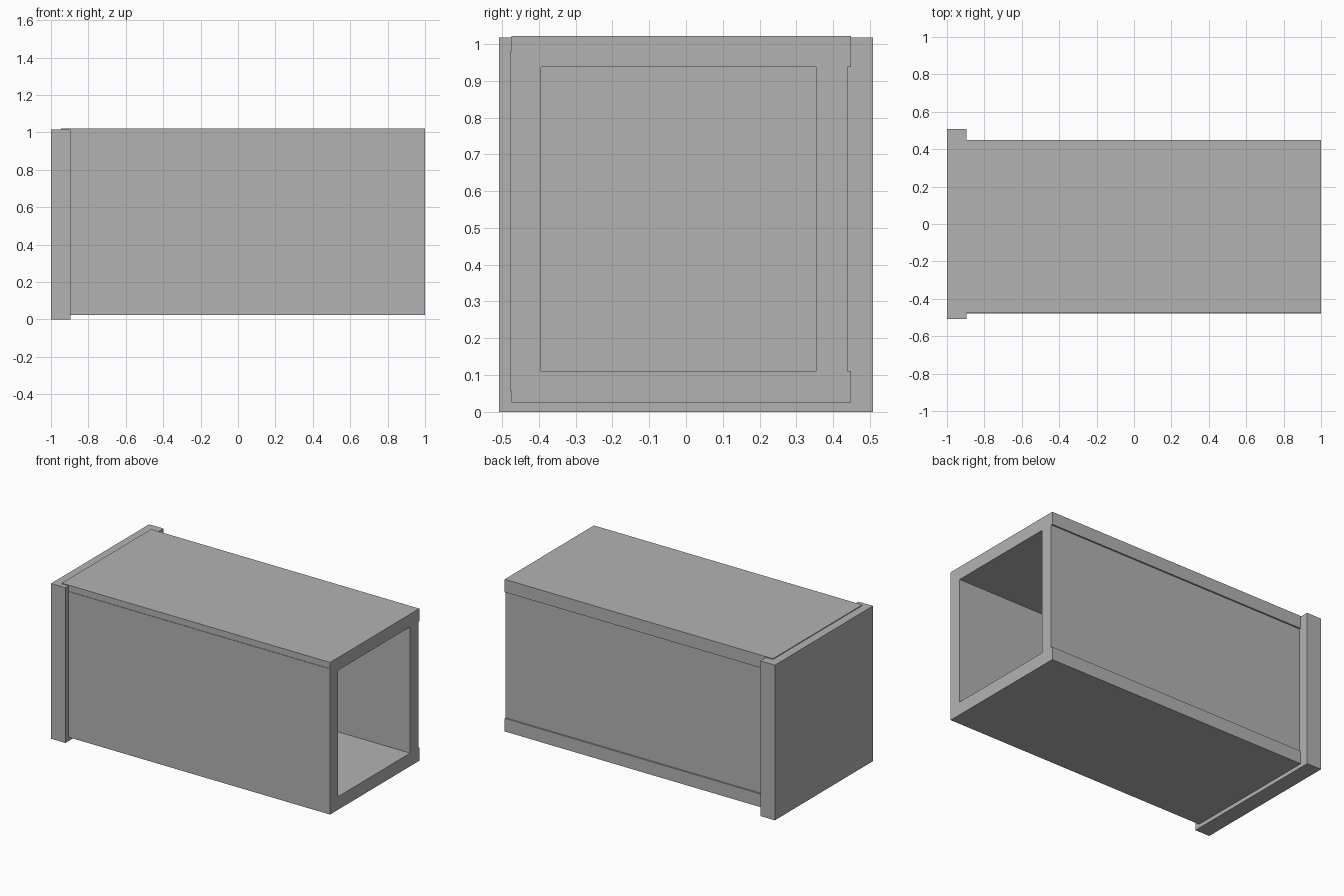
import bpy

cube = bpy.data.objects.get("Cube")
if cube:
    bpy.data.objects.remove(cube, do_unlink=True)

grey = bpy.data.materials.new("plain_grey")
grey.use_nodes = True
colour = (0.45, 0.45, 0.45, 1)
grey.diffuse_color = colour
grey.node_tree.nodes["Principled BSDF"].inputs["Base Color"].default_value = colour


def board(name, x, y, z):
    """Flat board spanning the given (low, high) ranges."""
    bpy.ops.mesh.primitive_cube_add(size=1)
    ob = bpy.context.object
    ob.name = name
    ob.location = [(a + b) / 2 for a, b in (x, y, z)]
    ob.scale = [b - a for a, b in (x, y, z)]
    bpy.ops.object.transform_apply(location=True, scale=True)
    ob.data.materials.append(grey)
    return ob


length = (-0.945, 1)
width = (-0.475, 0.449)

# Wide plate closing one end
board("end_plate", (-1, -0.895), (-0.508, 0.508), (0, 1.017))

# Top and bottom boards
board("top_board", length, width, (0.938, 1.022))
board("bottom_board", length, width, (0.025, 0.111))

# Side boards: the front one overlaps the top and bottom, the back one is set in
board("front_board", length, (-0.478, -0.394), (0.056, 0.981))
board("back_board", length, (0.354, 0.439), (0.08, 0.96))
